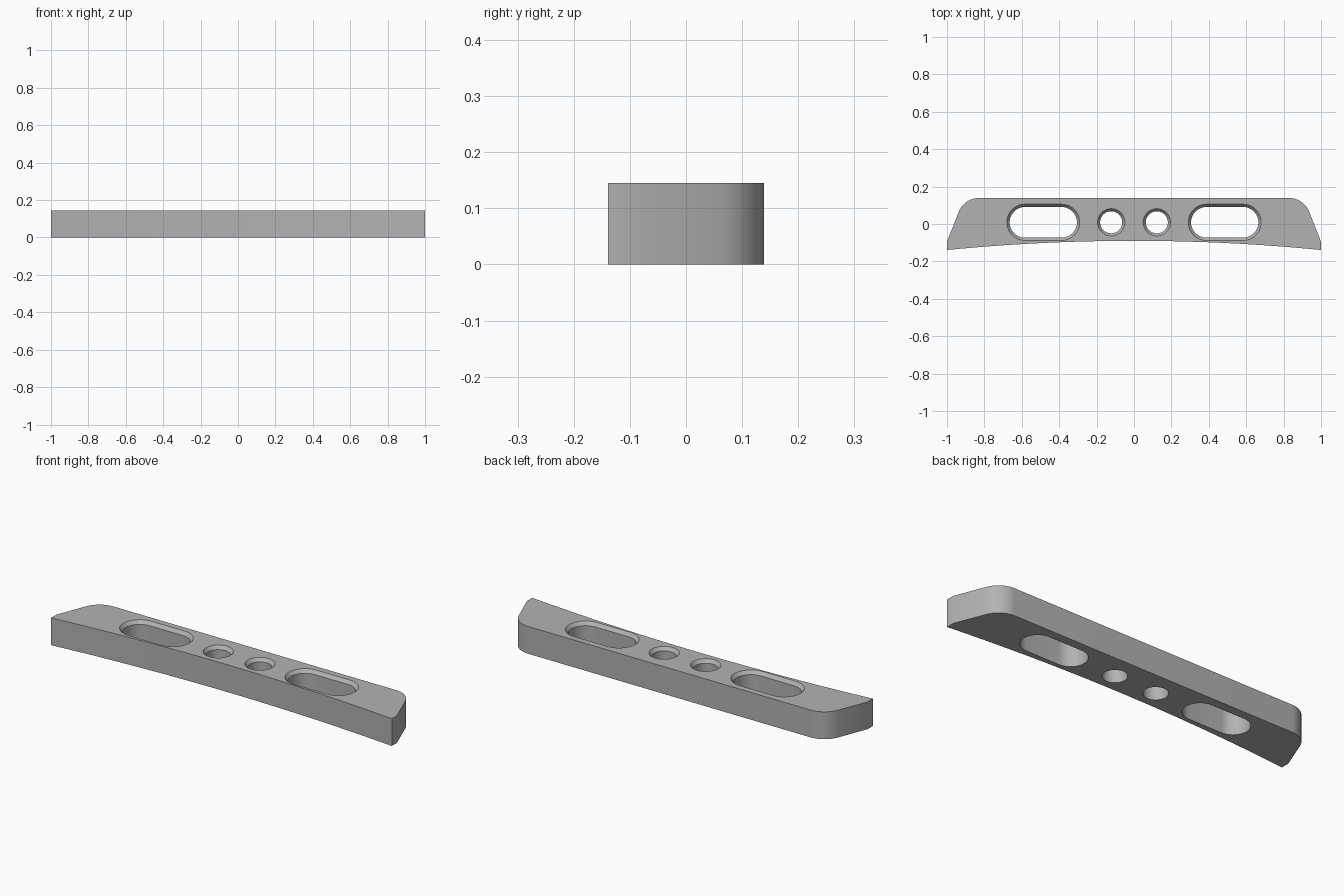
import bpy, bmesh
from math import sin, cos, pi, radians
from mathutils import Vector

if "Cube" in bpy.data.objects:
    bpy.data.objects.remove(bpy.data.objects["Cube"])

HEIGHT = 0.145
BACK, FRONT, FRONT_MID = 0.139, -0.139, -0.09
HOLE_Y = 0.009
CHAMFER_DEPTH = 0.018


def fillet(before, corner, after, tangent, steps=14):
    """Points of a circular arc rounding a corner."""
    u, v = (before - corner).normalized(), (after - corner).normalized()
    half = u.angle(v) / 2
    radius = tangent * sin(half) / cos(half)
    mid = (u + v).normalized()
    centre = corner + mid * (radius / sin(half))
    side = Vector((-mid.y, mid.x))
    if side.dot(u) < 0:
        side = -side
    sweep = pi / 2 - half
    return [centre + radius * (sin(a) * side - cos(a) * mid)
            for a in (sweep * (1 - 2 * i / steps) for i in range(steps + 1))]


def plate_outline():
    # Right half: end face, slanted shoulder, rounded back corner
    tip, corner = Vector((1, -0.095)), Vector((0.908, BACK))
    half = [Vector((1, FRONT)), tip]
    half += fillet(tip, corner, Vector((0, BACK)), 0.08)
    mirrored = [Vector((-p.x, p.y)) for p in reversed(half)]
    # Shallow hollow along the front
    steps = 32
    hollow = []
    for i in range(1, steps):
        x = -1 + 2 * i / steps
        hollow.append(Vector((x, FRONT_MID + (FRONT - FRONT_MID) * x * x)))
    return half + mirrored + hollow


def slot_outline(x, reach, radius, steps=20):
    """Rounded slot; a reach of zero gives a round hole."""
    points = []
    for sign in (1, -1):
        for i in range(steps + (1 if reach else 0)):
            a = -pi / 2 + pi * i / steps
            points.append(Vector((x + sign * (reach + radius * cos(a)),
                                  HOLE_Y + sign * radius * sin(a))))
    return points


def add_wall(bm, layers):
    """Join stacked outlines; return the bottom and top edge loops."""
    rings = [[bm.verts.new((p.x, p.y, z)) for p in pts] for pts, z in layers]
    n = len(rings[0])
    for low, high in zip(rings, rings[1:]):
        for i in range(n):
            j = (i + 1) % n
            bm.faces.new((low[i], low[j], high[j], high[i]))
    return [[bm.edges.get((r[i], r[(i + 1) % n])) for i in range(n)]
            for r in (rings[0], rings[-1])]


bm = bmesh.new()
outline = plate_outline()
walls = [add_wall(bm, [(outline, 0), (outline, HEIGHT)])]

# Two long slots and two round holes, each chamfered at the top
for side in (-1, 1):
    for x, reach, radius, rim in ((0.485, 0.098, 0.082, 0.015),
                                  (0.122, 0, 0.059, 0.014)):
        bore = slot_outline(side * x, reach, radius)
        mouth = slot_outline(side * x, reach, radius + rim)
        walls.append(add_wall(bm, [(bore, 0), (bore, HEIGHT - CHAMFER_DEPTH),
                                   (mouth, HEIGHT)]))

# Flat underside and top around the openings
for level in (0, 1):
    edges = [e for wall in walls for e in wall[level]]
    bmesh.ops.triangle_fill(bm, edges=edges, use_beauty=True,
                            normal=(0, 0, 1 if level else -1))
bmesh.ops.recalc_face_normals(bm, faces=bm.faces)

mesh = bpy.data.meshes.new("slotted_plate")
bm.to_mesh(mesh)
bm.free()
plate = bpy.data.objects.new("slotted_plate", mesh)
bpy.context.collection.objects.link(plate)

# Plain grey finish
grey = bpy.data.materials.new("plain_grey")
grey.use_nodes = True
colour = (0.45, 0.45, 0.45, 1)
grey.diffuse_color = colour
grey.node_tree.nodes["Principled BSDF"].inputs["Base Color"].default_value = colour
mesh.materials.append(grey)

bpy.ops.object.select_all(action="DESELECT")
plate.select_set(True)
bpy.context.view_layer.objects.active = plate
bpy.ops.object.shade_smooth_by_angle(angle=radians(30))
